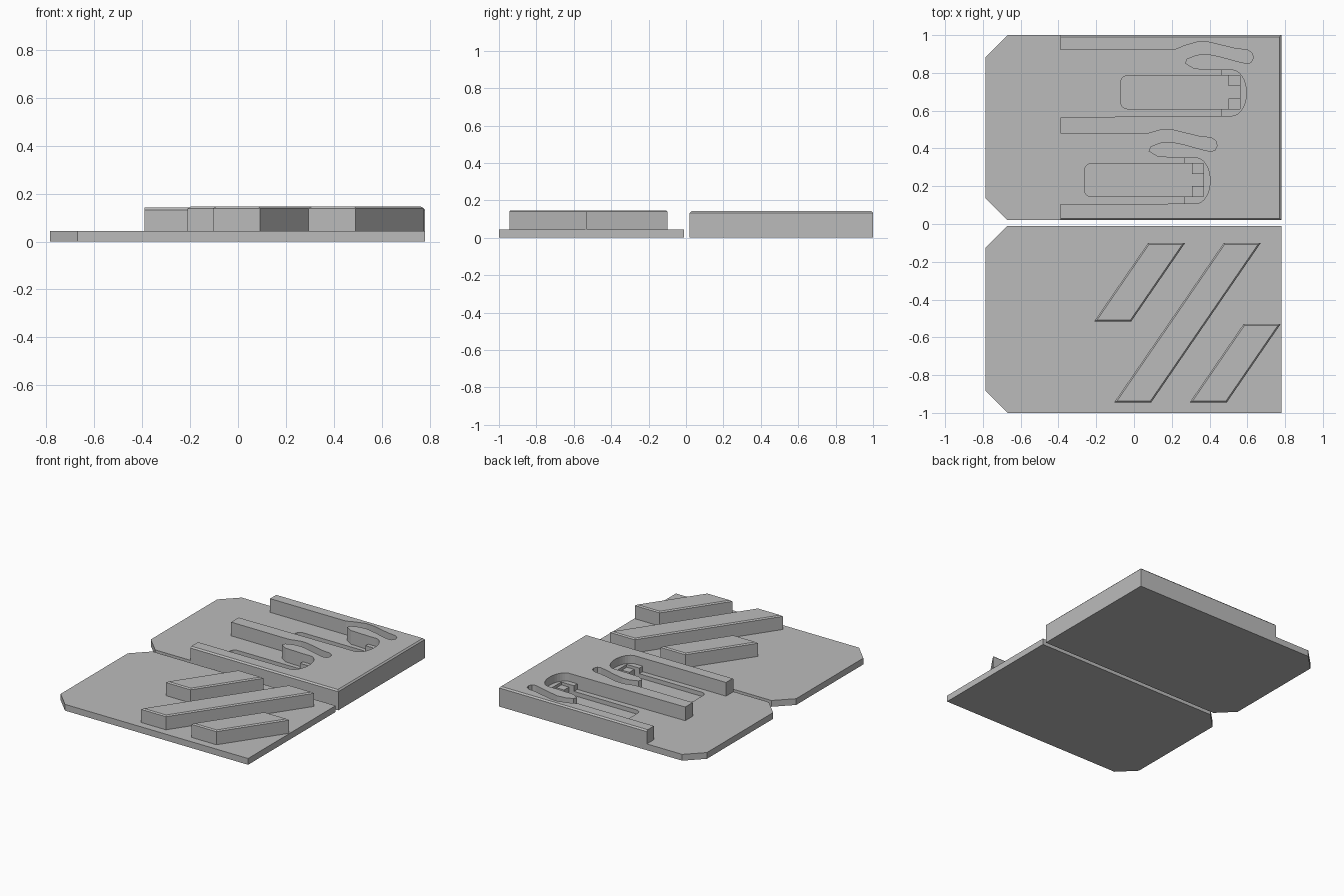
import bpy, bmesh, math

cube = bpy.data.objects.get("Cube")
if cube:
    bpy.data.objects.remove(cube, do_unlink=True)

grey = bpy.data.materials.new("plain grey")
grey.use_nodes = True
tone = (0.5, 0.5, 0.5, 1)
grey.diffuse_color = tone
grey.node_tree.nodes["Principled BSDF"].inputs["Base Color"].default_value = tone

FLOOR = 0.045
LEFT, RIGHT = -0.785, 0.78
BLOCK_LEFT = -0.39
SLOT_Z = 0.015


def prism(name, outline, bottom, top, chamfer=0, rule=None):
    """Extrude an outline upward and chamfer the top edges picked by rule."""
    bm = bmesh.new()
    face = bm.faces.new([bm.verts.new((x, y, bottom)) for x, y in outline])
    out = bmesh.ops.extrude_face_region(bm, geom=[face])
    raised = [v for v in out["geom"] if isinstance(v, bmesh.types.BMVert)]
    bmesh.ops.translate(bm, verts=raised, vec=(0, 0, top - bottom))
    bmesh.ops.recalc_face_normals(bm, faces=bm.faces[:])
    if chamfer:
        up = set(raised)
        edges = [e for e in bm.edges if set(e.verts) <= up
                 and (rule is None or rule(*[v.co for v in e.verts]))]
        bmesh.ops.bevel(bm, geom=edges, offset=chamfer, segments=1,
                        affect='EDGES', profile=0.5)
    mesh = bpy.data.meshes.new(name)
    bm.to_mesh(mesh)
    bm.free()
    mesh.materials.append(grey)
    obj = bpy.data.objects.new(name, mesh)
    bpy.context.scene.collection.objects.link(obj)
    return obj


def base(name, y0, y1):
    """Plate with its two left corners cut off."""
    cut = 0.115
    return prism(name, [(LEFT + cut, y0), (RIGHT, y0), (RIGHT, y1),
                        (LEFT + cut, y1), (LEFT, y1 - cut), (LEFT, y0 + cut)],
                 0, FLOOR)


def shift(points, offset):
    return [(x + offset[0], y + offset[1]) for x, y in points]


def rect(x0, x1, y0, y1):
    return [(x0, y0), (x1, y0), (x1, y1), (x0, y1)]


front_plate = base("front_plate", -1, -0.01)
back_plate = base("back_plate", 0.02, 1)

# Slanted bars on the front plate
for name, x, y0, y1 in (("left_bar", 0.295, -0.945, -0.53),
                        ("middle_bar", -0.105, -0.945, -0.1),
                        ("right_bar", -0.21, -0.515, -0.1)):
    lean = (y1 - y0) * 0.687
    width = 0.196
    prism(name, [(x, y0), (x + width, y0), (x + width + lean, y1), (x + lean, y1)],
          FLOOR, 0.147, 0.008)

# Pocket outline: curved finger groove, then the round head
groove = [(0.21, 0.92), (0.27, 0.945), (0.34, 0.965), (0.4, 0.962), (0.47, 0.945),
          (0.54, 0.928), (0.6, 0.922), (0.625, 0.905), (0.632, 0.88), (0.62, 0.855),
          (0.595, 0.85), (0.55, 0.86), (0.46, 0.885), (0.39, 0.9), (0.33, 0.895),
          (0.28, 0.875), (0.27, 0.85), (0.32, 0.82)]
arc = []
for i in range(17):
    a = math.pi * (0.5 - i / 16)
    arc.append((0.52 + 0.075 * math.cos(a), 0.694 + 0.121 * math.sin(a)))
head = [(0.46, 0.815)] + arc + [(0.46, 0.573)]
pocket = groove + head + [(0.13, 0.57)]

# Raised block with both pockets in its outline
offsets = ((0, 0), (-0.192, -0.465))
outline = [(RIGHT, 0.02), (RIGHT, 1), (BLOCK_LEFT, 1), (BLOCK_LEFT, 0.92)]
outline += pocket + [(BLOCK_LEFT, 0.565), (BLOCK_LEFT, 0.48), (0.02, 0.478)]
outline += shift(pocket, offsets[1])[1:] + [(BLOCK_LEFT, 0.105), (BLOCK_LEFT, 0.02)]


def outer(a, b):
    return any(abs(a[i] - v) < 1e-4 and abs(b[i] - v) < 1e-4
               for i, v in ((0, RIGHT), (1, 0.02), (1, 1)))


prism("pocket_block", outline, FLOOR, 0.143, 0.01, outer)

# Recessed slots, head ledges and small stops
slot = [(0.56, 0.61), (0.56, 0.785)]
r = 0.035
for cy, start in ((0.785 - r, 0.5), (0.61 + r, 1)):
    for i in range(6):
        a = math.pi * (start + i / 10)
        slot.append((-0.07 + r + r * math.cos(a), cy + r * math.sin(a)))
ledge = head + [(0.46, 0.61), (0.56, 0.61), (0.56, 0.785), (0.46, 0.785)]

for label, off in zip(("back", "front"), offsets):
    cutter = prism(label + "_slot_cutter", shift(slot, off), SLOT_Z, FLOOR + 0.1)
    cutter.hide_render = True
    mod = back_plate.modifiers.new("slot", 'BOOLEAN')
    mod.operation = 'DIFFERENCE'
    mod.solver = 'EXACT'
    mod.object = cutter
    bpy.context.view_layer.objects.active = back_plate
    bpy.ops.object.modifier_apply(modifier=mod.name)
    bpy.data.objects.remove(cutter, do_unlink=True)

    prism(label + "_head_ledge", shift(ledge, off), FLOOR, 0.085)
    for side, y in (("upper", 0.73), ("lower", 0.61)):
        prism(f"{label}_{side}_stop", shift(rect(0.5, 0.56, y, y + 0.055), off),
              SLOT_Z, 0.065)
